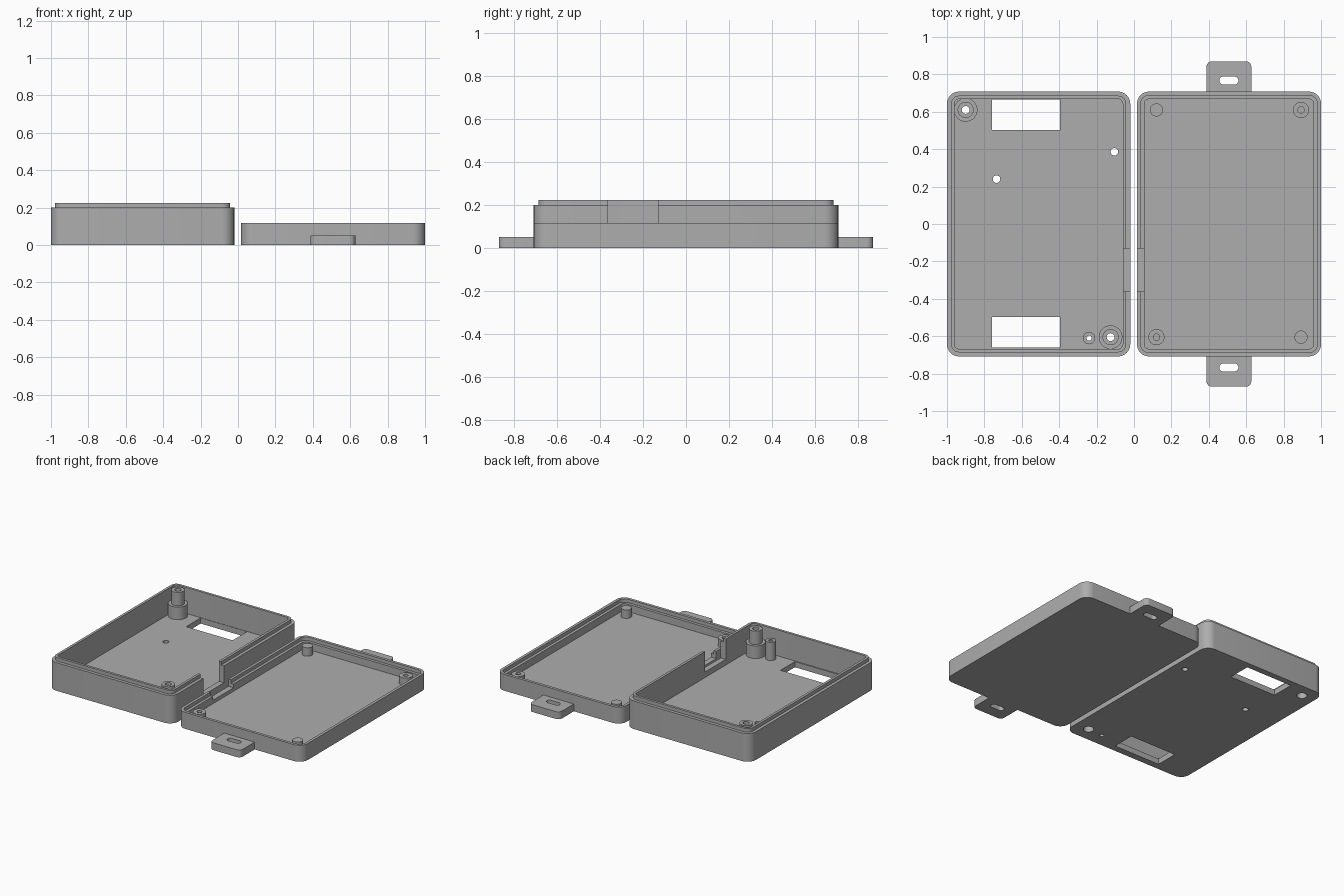
import bpy, bmesh, math

cube = bpy.data.objects.get("Cube")
if cube:
    bpy.data.objects.remove(cube, do_unlink=True)

grey = bpy.data.materials.new("plastic grey")
grey.use_nodes = True
COLOUR = (0.42, 0.42, 0.42, 1)
grey.diffuse_color = COLOUR
grey.node_tree.nodes["Principled BSDF"].inputs["Base Color"].default_value = COLOUR

FLOOR, WALL, DEPTH, CORNER = 0.04, 0.04, 1.416, 0.065


def rounded_rect(cx, cy, w, d, r, z, steps=8):
    """Points of a rounded rectangle, counter-clockwise."""
    points = []
    for k, (sx, sy) in enumerate([(1, 1), (-1, 1), (-1, -1), (1, -1)]):
        for i in range(steps + 1):
            a = math.pi / 2 * (k + i / steps)
            points.append((cx + sx * (w / 2 - r) + r * math.cos(a),
                           cy + sy * (d / 2 - r) + r * math.sin(a), z))
    return points


def circle(x, y, r, z, n=32):
    return [(x + r * math.cos(math.tau * i / n),
             y + r * math.sin(math.tau * i / n), z) for i in range(n)]


def loft(name, rings, closed=False):
    """Skin matching rings; cap both ends, or join last ring to first."""
    bm = bmesh.new()
    loops = [[bm.verts.new(p) for p in ring] for ring in rings]
    pairs = list(zip(loops, loops[1:]))
    if closed:
        pairs.append((loops[-1], loops[0]))
    else:
        bm.faces.new(loops[0])
        bm.faces.new(loops[-1])
    for a, b in pairs:
        n = len(a)
        for i in range(n):
            j = (i + 1) % n
            bm.faces.new((a[i], a[j], b[j], b[i]))
    bmesh.ops.recalc_face_normals(bm, faces=bm.faces)
    mesh = bpy.data.meshes.new(name)
    bm.to_mesh(mesh)
    bm.free()
    mesh.materials.append(grey)
    obj = bpy.data.objects.new(name, mesh)
    bpy.context.collection.objects.link(obj)
    return obj


def block(name, cx, cy, w, d, r, z0, z1):
    return loft(name, [rounded_rect(cx, cy, w, d, r, z) for z in (z0, z1)])


def box(name, x0, x1, y0, y1, z0, z1):
    corners = [(x0, y0), (x1, y0), (x1, y1), (x0, y1)]
    return loft(name, [[(x, y, z) for x, y in corners] for z in (z0, z1)])


def pin(name, x, y, r, z0, z1):
    return loft(name, [circle(x, y, r, z) for z in (z0, z1)])


def turned(name, x, y, profile, closed=False):
    return loft(name, [circle(x, y, r, z) for r, z in profile], closed)


def cut(obj, cutters):
    """Subtract the cutters, bake the result and discard them."""
    for c in cutters:
        c.hide_render = True
        mod = obj.modifiers.new("cut", 'BOOLEAN')
        mod.operation, mod.solver, mod.object = 'DIFFERENCE', 'EXACT', c
    bpy.context.view_layer.update()
    graph = bpy.context.evaluated_depsgraph_get()
    baked = bpy.data.meshes.new_from_object(obj.evaluated_get(graph))
    obj.modifiers.clear()
    obj.data = baked
    for c in cutters:
        bpy.data.objects.remove(c, do_unlink=True)


def tray(name, cx, w, profile):
    """Open tray from (inset, height) steps."""
    return loft(name, [rounded_rect(cx, 0, w - 2 * i, DEPTH - 2 * i, CORNER - i, z)
                       for i, z in profile])


# Deep tray with a raised inner lip
base = tray("deep_tray", -0.51, 0.98,
            [(0, 0), (0, 0.2), (0.022, 0.2), (0.022, 0.225), (WALL, 0.225), (WALL, FLOOR)])
# Shallow tray with a matching rebate
lid = tray("shallow_tray", 0.508, 0.984,
           [(0, 0), (0, 0.117), (0.02, 0.117), (0.02, 0.092), (WALL, 0.092), (WALL, FLOOR)])

# Floor windows, drilled holes and the side port
screw_bosses = [(-0.9, 0.61), (-0.125, -0.605)]
small_post = (-0.24, -0.61)
cutters = [box("window_cutter", -0.76, -0.395, y - 0.081, y + 0.081, -0.1, 0.1)
           for y in (0.584, -0.579)]
cutters += [pin("hole_cutter", x, y, 0.02, -0.1, 0.1)
            for x, y in [(-0.735, 0.24), (-0.105, 0.386)]]
cutters += [pin("screw_cutter", x, y, 0.034, -0.1, 0.1) for x, y in screw_bosses]
cutters.append(pin("post_cutter", *small_post, 0.014, -0.1, 0.1))
cutters.append(box("port_cutter", -0.075, 0.005, -0.362, -0.13, 0.08, 0.4))
cut(base, cutters)
cut(lid, [box("port_cutter", 0.0, 0.07, -0.362, -0.13, 0.065, 0.4)])
parts = [base, lid]

# Stepped screw bosses and the small hollow post
for x, y in screw_bosses:
    parts.append(turned("screw_boss", x, y,
                        [(0.034, FLOOR), (0.034, 0.09), (0.021, 0.09), (0.021, 0.225),
                         (0.043, 0.225), (0.043, 0.13), (0.063, 0.13), (0.063, FLOOR)], True))
parts.append(turned("hollow_post", *small_post,
                    [(0.014, FLOOR), (0.014, 0.17), (0.033, 0.17), (0.033, FLOOR)], True))

# Shallow tray posts: two solid, two with blind holes
for x, y in [(0.12, 0.61), (0.893, -0.605)]:
    parts.append(pin("solid_post", x, y, 0.035, FLOOR - 0.01, 0.1))
for x, y in [(0.12, -0.605), (0.893, 0.61)]:
    parts.append(turned("drilled_post", x, y,
                        [(0.043, FLOOR - 0.01), (0.043, 0.095), (0.017, 0.095), (0.017, 0.045)]))

# Slotted mounting tabs
for side, name in [(1, "back_tab"), (-1, "front_tab")]:
    tab = block(name, 0.507, side * 0.7725, 0.24, 0.195, 0.03, 0, 0.052)
    cut(tab, [block("slot_cutter", 0.507, side * 0.767, 0.102, 0.042, 0.0205, -0.1, 0.2)])
    parts.append(tab)

# Smooth round walls, crisp edges
bpy.ops.object.select_all(action='DESELECT')
for p in parts:
    p.select_set(True)
bpy.context.view_layer.objects.active = base
bpy.ops.object.shade_smooth_by_angle(angle=math.radians(30))
